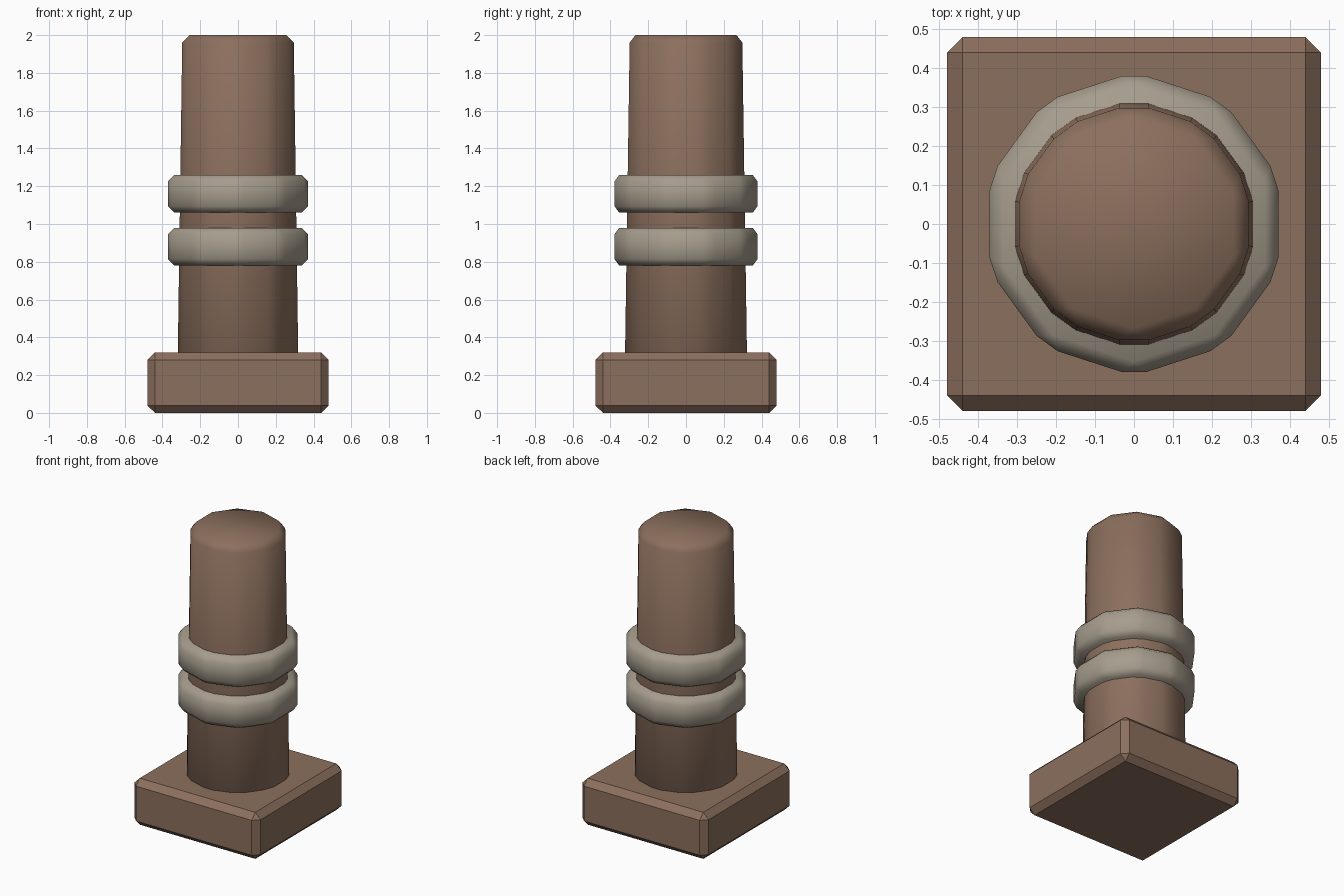
import bpy
import bmesh
from math import sin, cos, tau

if "Cube" in bpy.data.objects:
    bpy.data.objects.remove(bpy.data.objects["Cube"])


def material(name, rgb):
    m = bpy.data.materials.new(name)
    m.diffuse_color = (*rgb, 1)
    m.use_nodes = True
    m.node_tree.nodes["Principled BSDF"].inputs["Base Color"].default_value = m.diffuse_color
    return m


wood = material("brown_wood", (0.26, 0.16, 0.11))
rope = material("pale_rope", (0.38, 0.335, 0.265))


def prism(name, sides, r0, r1, z0, z1, bevel, mat, turn=0.25, smooth=True):
    """Tapered prism with every edge chamfered."""
    bm = bmesh.new()
    loops = []
    for r, z in ((r0, z0), (r1, z1)):
        angles = [tau * (turn + i / sides) for i in range(sides)]
        loops.append([bm.verts.new((r * cos(a), r * sin(a), z)) for a in angles])
    low, high = loops
    bm.faces.new(low[::-1])
    bm.faces.new(high)
    for i in range(sides):
        j = (i + 1) % sides
        bm.faces.new((low[i], low[j], high[j], high[i]))
    bmesh.ops.recalc_face_normals(bm, faces=bm.faces)
    for f in bm.faces:
        f.smooth = smooth
    mesh = bpy.data.meshes.new(name)
    bm.to_mesh(mesh)
    bm.free()
    mesh.materials.append(mat)
    obj = bpy.data.objects.new(name, mesh)
    bpy.context.collection.objects.link(obj)
    mod = obj.modifiers.new("chamfer", 'BEVEL')
    mod.width = bevel
    mod.segments = 1
    mod.limit_method = 'NONE'
    return obj


# Square foot block
half_diagonal = 0.48 * 2 ** 0.5
prism("base_block", 4, half_diagonal, half_diagonal, 0, 0.32, 0.04, wood,
      turn=0.125, smooth=False)

# Tapered ten-sided post, sunk into the block
prism("post", 10, 0.336, 0.31, 0.25, 2.0, 0.04, wood)

# Two bands around the post
for name, z in (("lower_band", 0.78), ("upper_band", 1.06)):
    prism(name, 10, 0.39, 0.39, z, z + 0.2, 0.035, rope)
